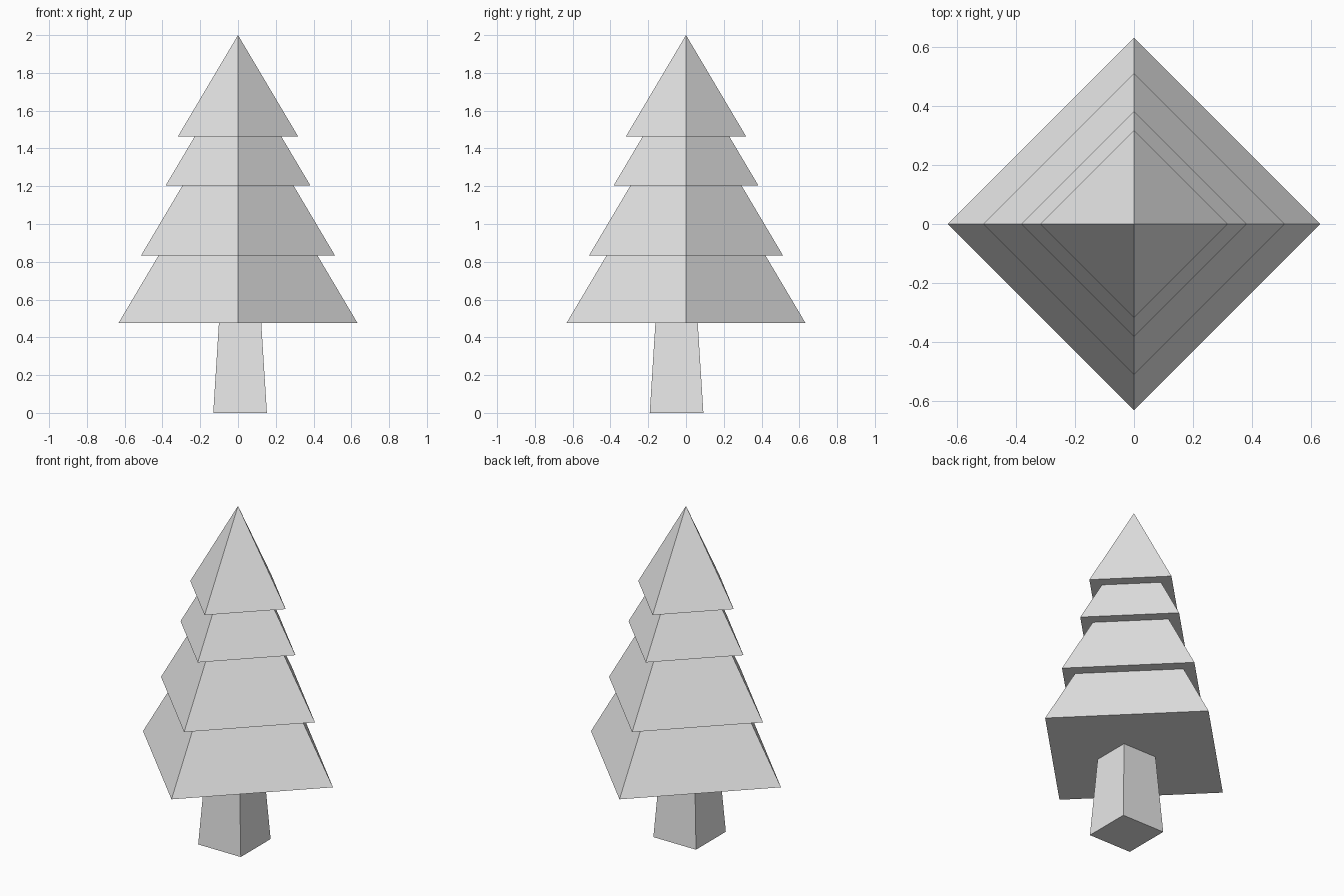
import bpy
import math

cube = bpy.data.objects.get("Cube")
if cube:
    bpy.data.objects.remove(cube, do_unlink=True)

# One plain grey for the whole tree
grey = bpy.data.materials.new("light_grey")
grey.use_nodes = True
colour = (0.8, 0.8, 0.8, 1)
grey.diffuse_color = colour
grey.node_tree.nodes["Principled BSDF"].inputs["Base Color"].default_value = colour


def frustum(name, centre, bottom, top, base_z, top_z, turn=0):
    """Four-sided flat-shaded cone; radii reach to the corners."""
    bpy.ops.mesh.primitive_cone_add(
        vertices=4, radius1=bottom, radius2=top, depth=top_z - base_z,
        location=(*centre, (base_z + top_z) / 2), rotation=(0, 0, turn))
    part = bpy.context.object
    part.name = name
    part.data.materials.append(grey)
    bpy.ops.object.transform_apply(location=True, rotation=True, scale=True)
    return part


# Foliage: stacked pyramids of equal slope, corners on the axes
SLOPE = 0.593
tiers = [("bottom", 0.475, 0.633), ("lower", 0.834, 0.513),
         ("upper", 1.204, 0.383), ("top", 1.464, 0.318)]
for label, base_z, radius in tiers:
    apex = 2.0 if label == "top" else base_z + radius / SLOPE
    frustum(label + "_foliage", (0, 0), radius, 0, base_z, apex)

# Trunk: tapered square post, set slightly off centre
root2 = math.sqrt(2)
frustum("trunk", (0.011, -0.05), 0.142 * root2, 0.112 * root2,
        0, 0.476, math.pi / 4)
